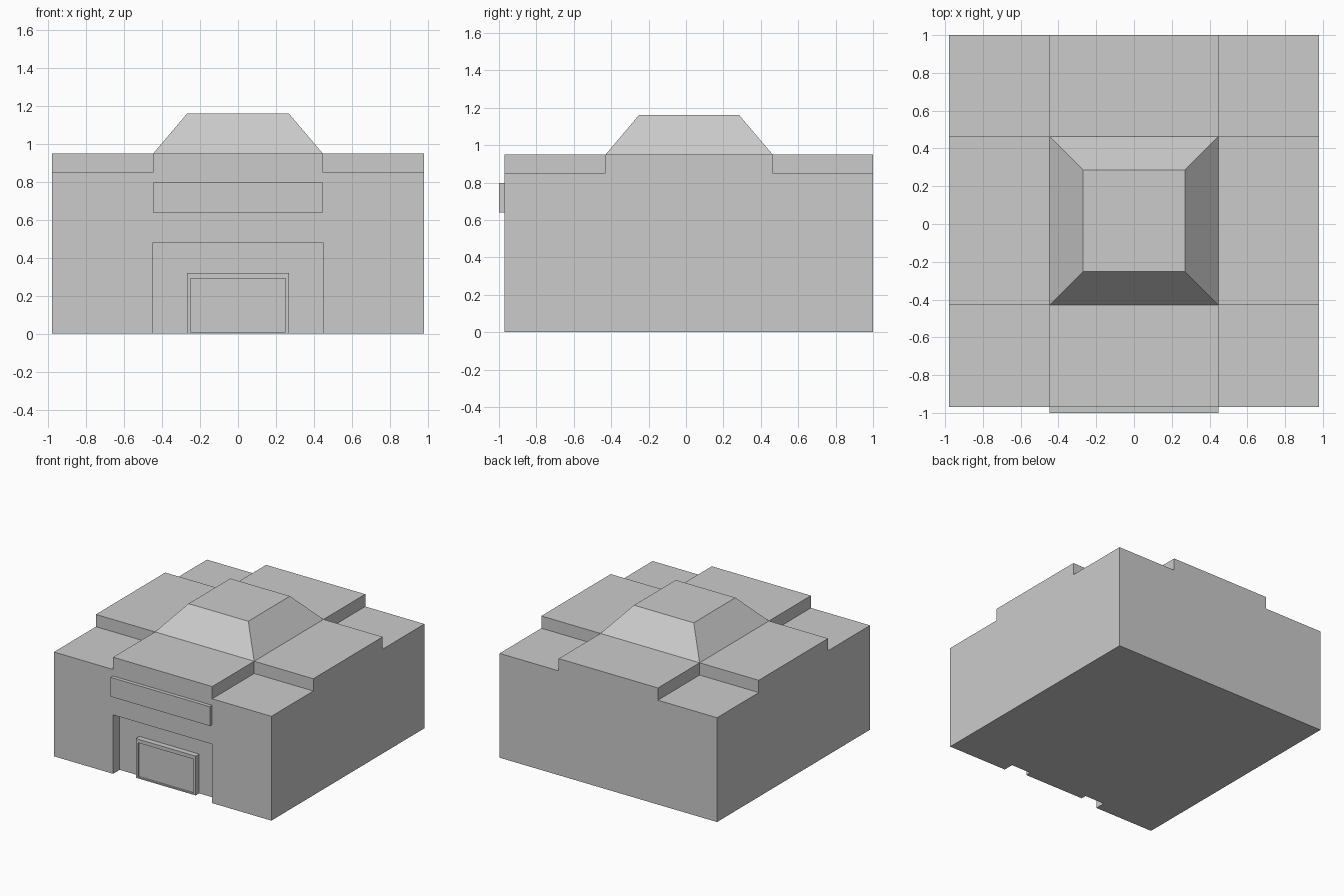
import bpy, bmesh
from mathutils import Vector

if "Cube" in bpy.data.objects:
    bpy.data.objects.remove(bpy.data.objects["Cube"])


def box(name, x0, x1, y0, y1, z0, z1, taper=0.0):
    """Axis-aligned block; taper pulls the top edges inward."""
    bm = bmesh.new()
    bmesh.ops.create_cube(bm, size=1)
    for v in bm.verts:
        top = v.co.z > 0
        t = taper if top else 0.0
        v.co = Vector((x1 - t if v.co.x > 0 else x0 + t,
                       y1 - t if v.co.y > 0 else y0 + t,
                       z1 if top else z0))
    mesh = bpy.data.meshes.new(name)
    bm.to_mesh(mesh)
    bm.free()
    obj = bpy.data.objects.new(name, mesh)
    bpy.context.collection.objects.link(obj)
    return obj


def cut(target, cutter):
    """Subtract a block from the target and discard the cutter."""
    mod = target.modifiers.new("cut", 'BOOLEAN')
    mod.operation = 'DIFFERENCE'
    mod.solver = 'EXACT'
    mod.object = cutter
    bpy.context.view_layer.objects.active = target
    bpy.ops.object.modifier_apply(modifier=mod.name)
    bpy.data.objects.remove(cutter, do_unlink=True)


HALF, FRONT, BACK = 0.98, -0.97, 1.0
CORE = 0.447                       # half width of the central bay
CORE_Y0, CORE_Y1 = -0.43, 0.463    # depth range of the central bay
RECESS_Y = -0.885                  # rear wall of the entrance recess

# Main building block with lowered roof corners
body = box("building_body", -HALF, HALF, FRONT, BACK, 0, 0.95)
for xa, xb in ((-1.2, -CORE), (CORE, 1.2)):
    for ya, yb in ((-1.2, CORE_Y0), (CORE_Y1, 1.2)):
        cut(body, box("corner_cutter", xa, xb, ya, yb, 0.85, 1.2))

# Entrance recess
cut(body, box("recess_cutter", -CORE, CORE, -1.2, RECESS_Y, -0.2, 0.48))

# Hipped roof cap
box("roof_cap", -CORE, CORE, CORE_Y0, CORE_Y1, 0.95, 1.16, taper=0.178)

# Sign board above the entrance
box("sign_board", -CORE, CORE, -1.0, FRONT, 0.64, 0.797)

# Door frame with a sunken door panel
door = box("door_frame", -0.27, 0.27, -0.93, RECESS_Y, 0, 0.32)
cut(door, box("panel_cutter", -0.25, 0.25, -1.1, -0.915, 0.01, 0.29))
